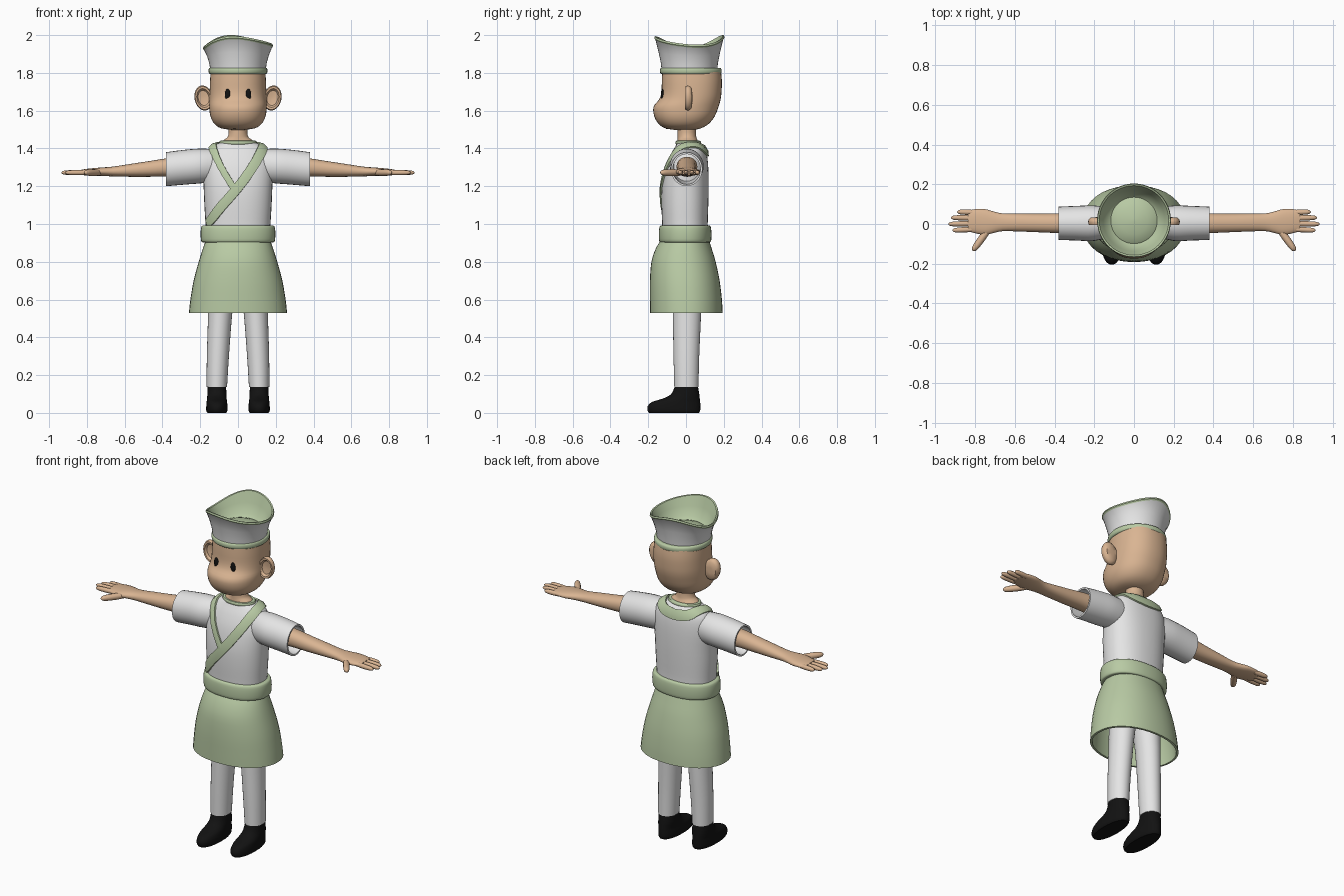
import bpy, bmesh
from math import sin, cos, pi, radians
from mathutils import Vector, Matrix
from mathutils.bvhtree import BVHTree

if "Cube" in bpy.data.objects:
    bpy.data.objects.remove(bpy.data.objects["Cube"])


def material(name, rgb):
    m = bpy.data.materials.new(name)
    m.use_nodes = True
    m.diffuse_color = (*rgb, 1)
    m.node_tree.nodes["Principled BSDF"].inputs["Base Color"].default_value = (*rgb, 1)
    return m


SKIN = material("skin", (0.70, 0.46, 0.29))
WHITE = material("white cloth", (0.78, 0.78, 0.78))
GREEN = material("sage green cloth", (0.48, 0.59, 0.37))
BLACK = material("black", (0.006, 0.006, 0.006))
parts = []


def finish(name, bm, *mats, mirror=False, thick=0):
    bm.normal_update()
    me = bpy.data.meshes.new(name)
    bm.to_mesh(me)
    bm.free()
    ob = bpy.data.objects.new(name, me)
    bpy.context.collection.objects.link(ob)
    for m in mats:
        me.materials.append(m)
    if thick:
        ob.modifiers.new("thickness", "SOLIDIFY").thickness = thick
    if mirror:
        ob.modifiers.new("mirror", "MIRROR")
    parts.append(ob)
    return ob


def spline(pts, steps):
    """Smooth curve through tuples of any length."""
    pts = [Vector(p) for p in pts]
    out = []
    for i in range(len(pts) - 1):
        b, c = pts[i], pts[i + 1]
        a = pts[i - 1] if i else b
        d = pts[i + 2] if i + 2 < len(pts) else c
        for s in range(steps):
            t = s / steps
            out.append(b + (c - a) * (t / 2) + (a * 2 - b * 5 + c * 4 - d) * (t * t / 2)
                       + (b * 3 - a - c * 3 + d) * (t ** 3 / 2))
    return out + [pts[-1]]


def bridge(bm, rings, mat=None):
    for k, (lo, hi) in enumerate(zip(rings, rings[1:])):
        n = len(lo)
        for i in range(n):
            f = bm.faces.new((lo[i], lo[(i + 1) % n], hi[(i + 1) % n], hi[i]))
            f.material_index = mat(k) if mat else 0


def loft(name, mat, rings, axis="Z", n=28, power=2.0, steps=3, caps=True, matrix=None, **kw):
    """Rings are (height, low a, high a, low b, high b) across the axis."""
    bm = bmesh.new()
    loops = []
    for t, a0, a1, b0, b1 in spline(rings, steps):
        loop = []
        for i in range(n):
            c, s = cos(2 * pi * i / n), sin(2 * pi * i / n)
            c = abs(c) ** (2 / power) * (1 if c > 0 else -1)
            s = abs(s) ** (2 / power) * (1 if s > 0 else -1)
            a, b = (a0 + a1 + c * (a1 - a0)) / 2, (b0 + b1 + s * (b1 - b0)) / 2
            loop.append(bm.verts.new((a, b, t) if axis == "Z" else (t, a, b)))
        loops.append(loop)
    bridge(bm, loops)
    if caps:
        bm.faces.new(loops[0][::-1])
        bm.faces.new(loops[-1])
    if matrix:
        bm.transform(matrix)
    return finish(name, bm, mat, **kw)


def sym(z, x, y0, y1):
    return (z, -x, x, y0, y1)


def ball(name, mat, loc, scale, **kw):
    bm = bmesh.new()
    bmesh.ops.create_uvsphere(bm, u_segments=20, v_segments=12, radius=1)
    bm.transform(Matrix.Translation(loc) @ Matrix.Diagonal((*scale, 1)))
    return finish(name, bm, mat, **kw)


def surface(ob):
    bm = bmesh.new()
    bm.from_mesh(ob.data)
    tree = BVHTree.FromBMesh(bm)
    bm.free()
    return tree


# Head with projecting muzzle, and neck
head = loft("head", SKIN, [
    sym(1.498, .03, -.06, .04), sym(1.507, .09, -.11, .08), sym(1.53, .125, -.145, .12),
    sym(1.57, .146, -.168, .152), sym(1.62, .152, -.172, .172), sym(1.66, .151, -.142, .183),
    sym(1.70, .15, -.13, .188), sym(1.76, .148, -.128, .19), sym(1.82, .143, -.125, .183)],
    n=40, power=2.25)
loft("neck", SKIN, [sym(1.41, .09, -.05, .07), sym(1.44, .082, -.045, .063),
                    sym(1.465, .052, -.044, .054), sym(1.53, .05, -.044, .052)])

# Face details
face = surface(head)
hit = face.ray_cast(Vector((.055, -1, 1.685)), Vector((0, 1, 0)))[0]
ball("eyes", BLACK, hit, (.015, .008, .03), mirror=True)
ball("mouth", BLACK, (-.02, -.098, 1.509), (.009, .009, .007))

# Dished ears
bm = bmesh.new()
ear = []
for r, y in ((.25, .02), (.75, .018), (.97, .006), (1, -.005), (.92, -.018), (.75, -.017), (.6, -.004), (.2, 0)):
    ear.append([bm.verts.new((r * .048 * cos(i * pi / 12), y, r * .067 * sin(i * pi / 12))) for i in range(24)])
bridge(bm, ear)
bm.faces.new(ear[0][::-1])
bm.faces.new(ear[-1])
bmesh.ops.recalc_face_normals(bm, faces=bm.faces)
bm.transform(Matrix.Translation((.182, .014, 1.667)) @ Matrix.Rotation(radians(12), 4, "Y"))
finish("ears", bm, SKIN, mirror=True)

# Hat: flared white wall, wavy green rim and green inside
bm = bmesh.new()
hat = []
for r, z, w in ((.147, 1.81, 0), (.151, 1.85, .1), (.163, 1.9, .4), (.18, 1.953, 1), (.186, 1.96, 1),
                (.183, 1.97, 1), (.175, 1.968, 1), (.155, 1.92, .5), (.135, 1.875, .1),
                (.117, 1.86, 0), (.11, 1.865, 0), (.07, 1.882, 0), (.01, 1.89, 0)):
    loop = []
    for i in range(48):
        a = 2 * pi * i / 48
        wave = -.026 * cos(2 * a - .15) + .007 * cos(3 * a + .3)
        loop.append(bm.verts.new((r * cos(a), .018 + r * sin(a), z + w * wave)))
    hat.append(loop)
bridge(bm, hat, lambda k: 0 if k < 3 else 1)
bm.faces.new(hat[-1]).material_index = 1
finish("hat", bm, WHITE, GREEN)
loft("hat_band", GREEN, [sym(1.793, .147, -.127, .178), sym(1.798, .154, -.136, .187),
                         sym(1.815, .156, -.138, .189), sym(1.825, .152, -.134, .184),
                         sym(1.827, .145, -.127, .176)], n=40, steps=2)

# Shirt body, sleeves and collar
torso = loft("shirt_body", WHITE, [
    sym(.93, .17, -.125, .118), sym(1.0, .172, -.126, .115), sym(1.1, .178, -.13, .118),
    sym(1.2, .182, -.127, .12), sym(1.3, .186, -.108, .118), sym(1.37, .172, -.08, .11),
    sym(1.41, .14, -.057, .095), sym(1.432, .09, -.045, .07)], n=36, power=2.3)
loft("sleeves", WHITE, [(.1, -.06, .08, 1.225, 1.395), (.2, -.085, .093, 1.215, 1.399),
                        (.29, -.083, .091, 1.208, 1.392), (.38, -.08, .087, 1.2, 1.38)],
     axis="X", caps=False, thick=.01, mirror=True)
loft("collar", GREEN, [sym(1.422, .096, -.053, .076), sym(1.43, .1, -.056, .08),
                       sym(1.44, .096, -.052, .075), sym(1.441, .085, -.045, .066)], steps=2)

# Sash: up the front, round the back of the neck and down again
skin_of_shirt = surface(torso)
path = spline([(-.172, -.07, 1.0, .026), (-.13, -.12, 1.05, .027), (-.02, -.13, 1.17, .027),
               (.07, -.12, 1.29, .027), (.125, -.065, 1.385, .027), (.125, .03, 1.415, .026),
               (.08, .09, 1.395, .03), (0, .105, 1.385, .03), (-.08, .09, 1.395, .03),
               (-.125, .03, 1.415, .025), (-.13, -.065, 1.385, .02), (-.09, -.11, 1.3, .018),
               (-.02, -.13, 1.185, .018)], 7)
bm = bmesh.new()
rows = []
for i, p in enumerate(path):
    tangent = path[min(i + 1, len(path) - 1)].to_3d() - path[max(i - 1, 0)].to_3d()
    co, normal, _, _ = skin_of_shirt.find_nearest(p.to_3d())
    side = tangent.cross(normal).normalized()
    row = []
    for u, h in ((-1, -.004), (-.95, .009), (0, .012), (.95, .009), (1, -.004)):
        c, nn, _, _ = skin_of_shirt.find_nearest(co + side * u * p[3])
        row.append(bm.verts.new(c + nn * h))
    rows.append(row)
for lo, hi in zip(rows, rows[1:]):
    for k in range(4):
        bm.faces.new((lo[k], lo[k + 1], hi[k + 1], hi[k]))
for end in (rows[0], rows[-1]):
    bm.faces.new(end)
bmesh.ops.recalc_face_normals(bm, faces=bm.faces)
finish("sash", bm, GREEN)

# Apron skirt and belt
loft("apron_skirt", GREEN, [
    sym(.53, .26, -.19, .194), sym(.6, .252, -.191, .19), sym(.7, .235, -.191, .178),
    sym(.8, .208, -.183, .157), sym(.87, .186, -.16, .136), sym(.92, .168, -.13, .12)],
    n=40, power=2.15, caps=False, thick=.012)
loft("belt", GREEN, [sym(.903, .185, -.133, .125), sym(.91, .195, -.142, .133), sym(.95, .198, -.144, .135),
                     sym(.985, .194, -.14, .131), sym(.993, .184, -.13, .122)], n=40, power=2.2)

# Trouser legs and shoes
loft("trouser_legs", WHITE, [(.138, .058, .166, -.062, .066), (.3, .048, .165, -.066, .07),
                             (.53, .03, .158, -.07, .08), (.7, .006, .155, -.075, .085),
                             (.9, .0, .155, -.08, .09)], mirror=True)
loft("shoes", BLACK, [(0, .062, .162, -.195, .068), (.012, .056, .168, -.203, .075),
                      (.035, .055, .168, -.203, .076), (.058, .058, .166, -.18, .075),
                      (.075, .06, .164, -.125, .073), (.1, .061, .162, -.078, .07),
                      (.148, .064, .16, -.057, .062)], power=2.2, mirror=True)

# Arms with palms
loft("arms", SKIN, [(.28, -.05, .06, 1.25, 1.355), (.38, -.046, .054, 1.252, 1.347),
                    (.47, -.042, .052, 1.25, 1.333), (.57, -.038, .052, 1.25, 1.318),
                    (.66, -.036, .053, 1.252, 1.304), (.71, -.046, .064, 1.254, 1.3),
                    (.75, -.055, .075, 1.255, 1.297), (.8, -.046, .075, 1.257, 1.292),
                    (.835, -.036, .066, 1.26, 1.286)], axis="X", n=24, power=2.2, mirror=True)


def finger(name, x, y, length, r, angle=0):
    ends = ((0, .9), (.35, 1), (.75, .92), (.93, .65), (1, .15))
    loft(name, SKIN, [(length * t, -r * k, r * k, -r * k, r * k) for t, k in ends], axis="X", n=12,
         matrix=Matrix.Translation((x, y, 1.272)) @ Matrix.Rotation(radians(angle), 4, "Z"), mirror=True)


# Fingers and thumbs
for name, y, tip, angle in (("little_fingers", .058, .89, 2), ("ring_fingers", .03, .922, 1),
                            ("middle_fingers", .002, .935, -1), ("index_fingers", -.026, .915, -3)):
    finger(name, .8, y, tip - .8, .0135, angle)
finger("thumbs", .735, -.03, .13, .018, -54)

# Bake modifiers and shade
bpy.ops.object.select_all(action="DESELECT")
for ob in parts:
    ob.select_set(True)
bpy.context.view_layer.objects.active = parts[0]
bpy.ops.object.convert(target="MESH")
bpy.ops.object.shade_smooth_by_angle(angle=radians(42))
